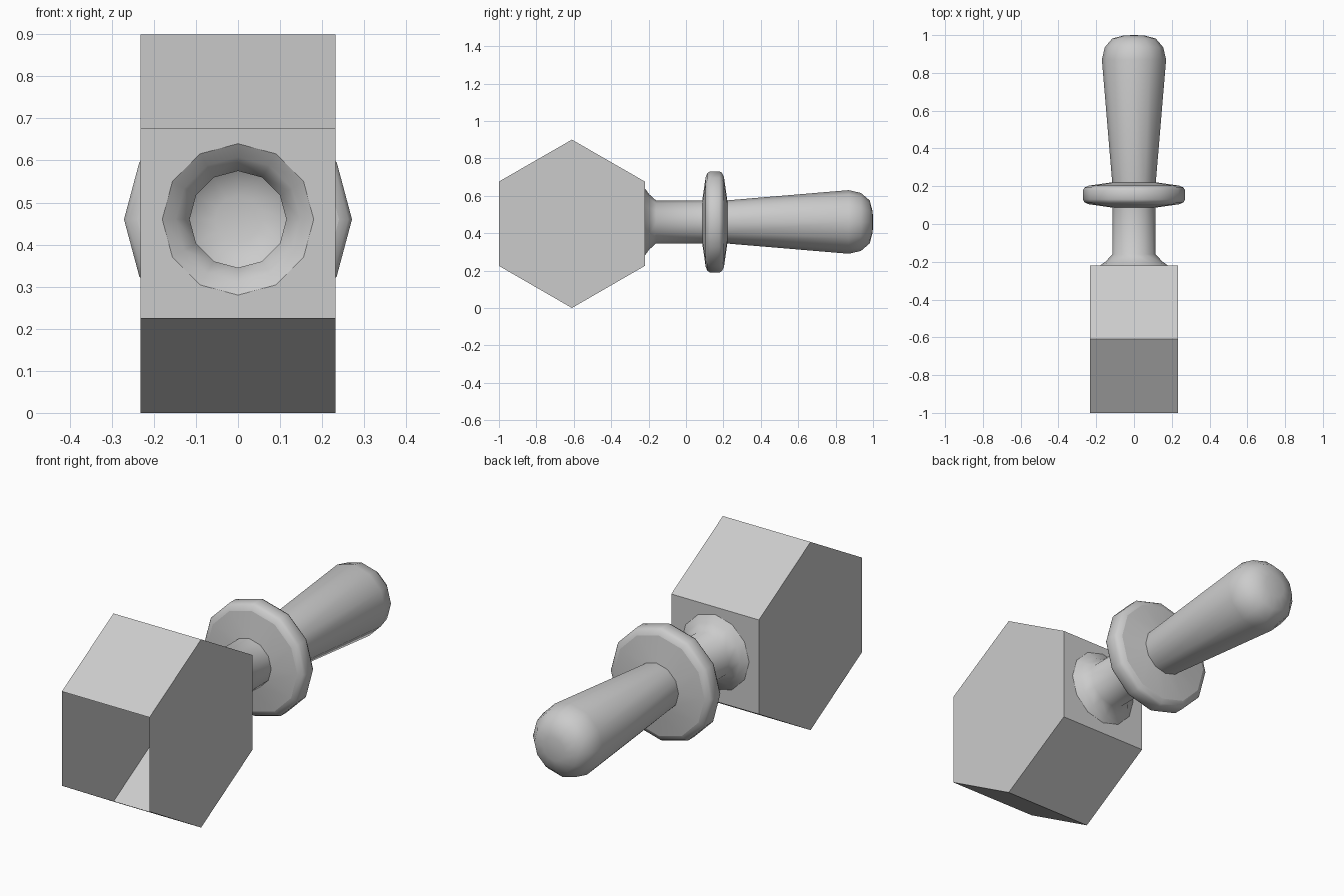
import bpy, bmesh
from math import sin, cos, radians, pi

cube = bpy.data.objects.get("Cube")
if cube:
    bpy.data.objects.remove(cube, do_unlink=True)

grey = bpy.data.materials.new("plain grey")
grey.use_nodes = True
GREY = (0.6, 0.6, 0.6, 1)
grey.diffuse_color = GREY
grey.node_tree.nodes["Principled BSDF"].inputs["Base Color"].default_value = GREY

SIDES = 12
AXIS_Z = 0.46
HALF = 0.232


def finish(name, bm):
    mesh = bpy.data.meshes.new(name)
    bm.to_mesh(mesh)
    bm.free()
    mesh.materials.append(grey)
    obj = bpy.data.objects.new(name, mesh)
    bpy.context.collection.objects.link(obj)
    return obj


def ring(bm, y, r):
    return [bm.verts.new((r * cos(2 * pi * i / SIDES), y,
                          AXIS_Z + r * sin(2 * pi * i / SIDES))) for i in range(SIDES)]


def loop_edges(bm, verts):
    return [bm.edges.new((a, b)) if not bm.edges.get((a, b)) else bm.edges.get((a, b))
            for a, b in zip(verts, verts[1:] + verts[:1])]


def lathe(name, profile, sharp=(), cap=None):
    """Turn (y, radius) points about the handle axis; sharp lists creased rings."""
    bm = bmesh.new()
    rings = [ring(bm, y, r) for y, r in profile]
    for a, b in zip(rings, rings[1:]):
        for i in range(SIDES):
            j = (i + 1) % SIDES
            bm.faces.new((a[i], b[i], b[j], a[j]))
    if cap is not None:
        tip = bm.verts.new((0, cap, AXIS_Z))
        for i in range(SIDES):
            bm.faces.new((rings[-1][i], tip, rings[-1][(i + 1) % SIDES]))
    for f in bm.faces:
        f.smooth = True
    for k in sharp:
        for e in loop_edges(bm, rings[k]):
            e.smooth = False
    bmesh.ops.recalc_face_normals(bm, faces=bm.faces)
    return finish(name, bm)


# Hexagonal head, open at the front, with a round socket hole at the back
bm = bmesh.new()
hexagon = [(-1, 0.225), (-0.61, 0), (-0.22, 0.225), (-0.22, 0.676), (-0.61, 0.9), (-1, 0.676)]
left, right = ([bm.verts.new((x, y, z)) for y, z in hexagon] for x in (HALF, -HALF))
bm.faces.new(left)
bm.faces.new(right[::-1])
for i in (0, 1, 3, 4):
    bm.faces.new((left[i], right[i], right[i + 1], left[i + 1]))
hole = ring(bm, -0.22, 0.18)
outline = [left[2], right[2], right[3], left[3]]
bmesh.ops.triangle_fill(bm, edges=loop_edges(bm, outline) + loop_edges(bm, hole),
                        use_beauty=True, normal=(0, 1, 0))
bmesh.ops.recalc_face_normals(bm, faces=bm.faces)
finish("hexagonal_head", bm)

# Flared collar and neck
lathe("neck", [(-0.22, 0.18), (-0.197, 0.148), (-0.16, 0.115), (0.09, 0.115)])

# Round guard with a soft rim
lathe("guard", [(0.087, 0.115), (0.105, 0.24), (0.115, 0.262), (0.13, 0.271),
                (0.178, 0.271), (0.193, 0.262), (0.203, 0.24), (0.221, 0.115)],
      sharp=(1, 6))

# Tapered grip with a rounded end
lathe("grip", [(0.215, 0.115), (0.87, 0.17), (0.935, 0.155), (0.982, 0.115), (0.998, 0.055)],
      cap=1.0)
